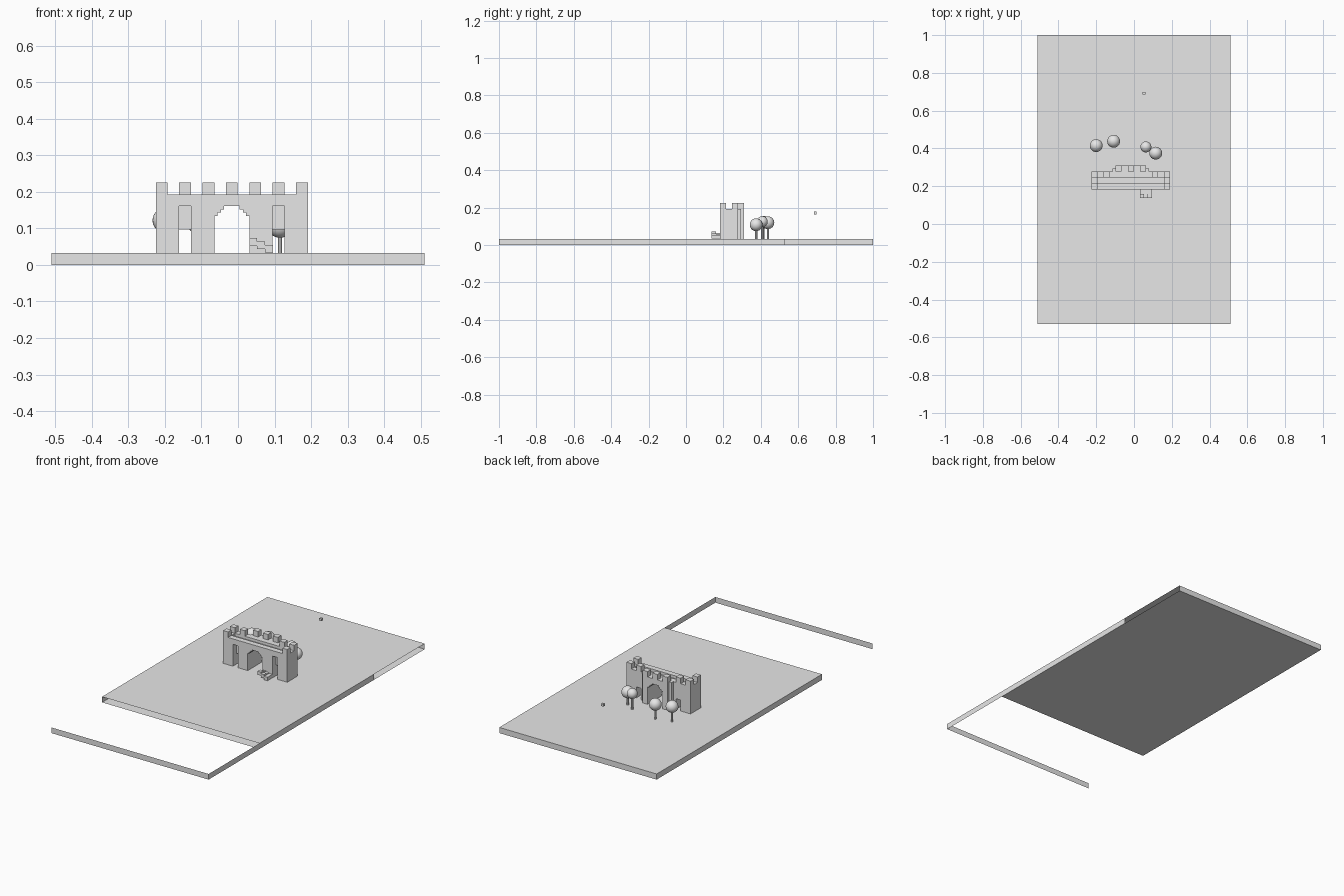
import bpy
import bmesh
from mathutils import Matrix, Vector

if "Cube" in bpy.data.objects:
    bpy.data.objects.remove(bpy.data.objects["Cube"])

stone = bpy.data.materials.new("plain_grey")
stone.diffuse_color = (0.8, 0.8, 0.8, 1)
stone.use_nodes = True
stone.node_tree.nodes["Principled BSDF"].inputs["Base Color"].default_value = (0.8, 0.8, 0.8, 1)

U = 0.032                           # one building block
GROUND = 0.033
ORIGIN = Vector((-0.225, 0.183, GROUND))


def finish(name, bm):
    mesh = bpy.data.meshes.new(name)
    bm.to_mesh(mesh)
    bm.free()
    mesh.materials.append(stone)
    obj = bpy.data.objects.new(name, mesh)
    bpy.context.collection.objects.link(obj)
    return obj


def add_box(bm, low, high):
    low, high = Vector(low), Vector(high)
    place = Matrix.Translation((low + high) / 2) @ Matrix.Diagonal((*(high - low), 1))
    bmesh.ops.create_cube(bm, size=1, matrix=place)


def blocks(name, boxes):
    """Boxes given as (x0, x1, y0, y1, z0, z1) in building blocks."""
    bm = bmesh.new()
    for x0, x1, y0, y1, z0, z1 in boxes:
        add_box(bm, ORIGIN + U * Vector((x0, y0, z0)), ORIGIN + U * Vector((x1, y1, z1)))
    return finish(name, bm)


def sheet(name, corners):
    bm = bmesh.new()
    bm.faces.new([bm.verts.new(c) for c in corners])
    return finish(name, bm)


def upright(name, a, b):
    return sheet(name, [(*a, 0), (*b, 0), (*b, GROUND), (*a, GROUND)])


# Ground slab: two sheets, with the front and right edges slid forward
W, FRONT, BACK, SLIDE = 0.51, -0.53, 1.0, -0.47
for name, z in (("ground_top", GROUND), ("ground_bottom", 0)):
    corners = [(-W, FRONT, z), (W, FRONT, z), (W, BACK, z), (-W, BACK, z)]
    sheet(name, corners if z else corners[::-1])
upright("ground_back_edge", (W, BACK), (-W, BACK))
upright("ground_left_edge", (-W, BACK), (-W, FRONT))
upright("ground_right_edge", (W, FRONT + SLIDE), (W, BACK + SLIDE))
upright("ground_front_edge", (-W, FRONT + SLIDE), (W, FRONT + SLIDE))

# Gatehouse walls, door heads and the projecting back bay
blocks("wall_piers", [(x, x + 2, 0, 3, 0, 4.5) for x in (0, 3, 8, 11)])
blocks("door_heads", [b for x in (2, 10) for b in
                      ((x, x + 1, 0, 1, 4, 4.5), (x, x + 1, 1, 3, 2, 4.5))])
blocks("arch_lintel", [(5, 8, 0, 4, 4, 4.5)])
blocks("bay_piers", [(x, x + 1, 3, 4, 0, 4.5) for x in (4, 8)])
blocks("bay_corner_steps", [(3.5, 4, 3, 3.5, 0, 5), (9, 9.5, 3, 3.5, 0, 5)])

# Stepped corners of the arch
S = 0.28
steps = []
for i in range(3):
    reach, top = S * (3 - i), 4 - S * i
    steps += [(5, 5 + reach, 0, 4, top - S, top), (8 - reach, 8, 0, 4, top - S, top)]
blocks("arch_corner_steps", steps)

# Parapet around the sunken walkway, with merlons
blocks("parapet", [(0, 13, 0, 1, 4.5, 5), (0, 13, 2, 3, 4.5, 5), (4, 9, 3, 4, 4.5, 5),
                   (0, 1, 1, 2, 4.5, 5), (12, 13, 1, 2, 4.5, 5)])
blocks("front_merlons", [(x, x + 1, 0, 1, 5, 6) for x in (0, 12)])
blocks("back_merlons", [(x, x + 1, y, y + 1, 5, 6)
                        for x in range(0, 13, 2) for y in [3 if 4 <= x <= 8 else 2]])

# Small stair in front of the arch pier
stair = []
for i in range(3):
    x, drop = 8 + i * 0.67, i * 0.29
    stair.append((x, x + 0.67, -1.45, -0.72, 0.6 - drop, 1.25 - drop))
    stair.append((x, x + 0.67, -0.72, 0, 0.6 - drop, 0.95 - drop / 2))
blocks("stair", stair)

# Round trees: x, y, crown height, crown radius
for i, (x, y, z, r) in enumerate(((-0.2, 0.415, 0.122, 0.034), (-0.108, 0.438, 0.119, 0.034),
                                  (0.063, 0.408, 0.125, 0.029), (0.115, 0.375, 0.108, 0.034))):
    bm = bmesh.new()
    bmesh.ops.create_uvsphere(bm, u_segments=24, v_segments=14, radius=r,
                              matrix=Matrix.Translation((x, y, z)))
    for face in bm.faces:
        face.smooth = True
    finish(f"tree_crown_{i + 1}", bm)
    bm = bmesh.new()
    bmesh.ops.create_cone(bm, cap_ends=True, segments=10, radius1=0.006, radius2=0.006,
                          depth=z - GROUND, matrix=Matrix.Translation((x, y, (z + GROUND) / 2)))
    finish(f"tree_trunk_{i + 1}", bm)

# Little floating cube
bm = bmesh.new()
add_box(bm, (0.046, 0.685, 0.164), (0.06, 0.699, 0.178))
finish("floating_cube", bm)
